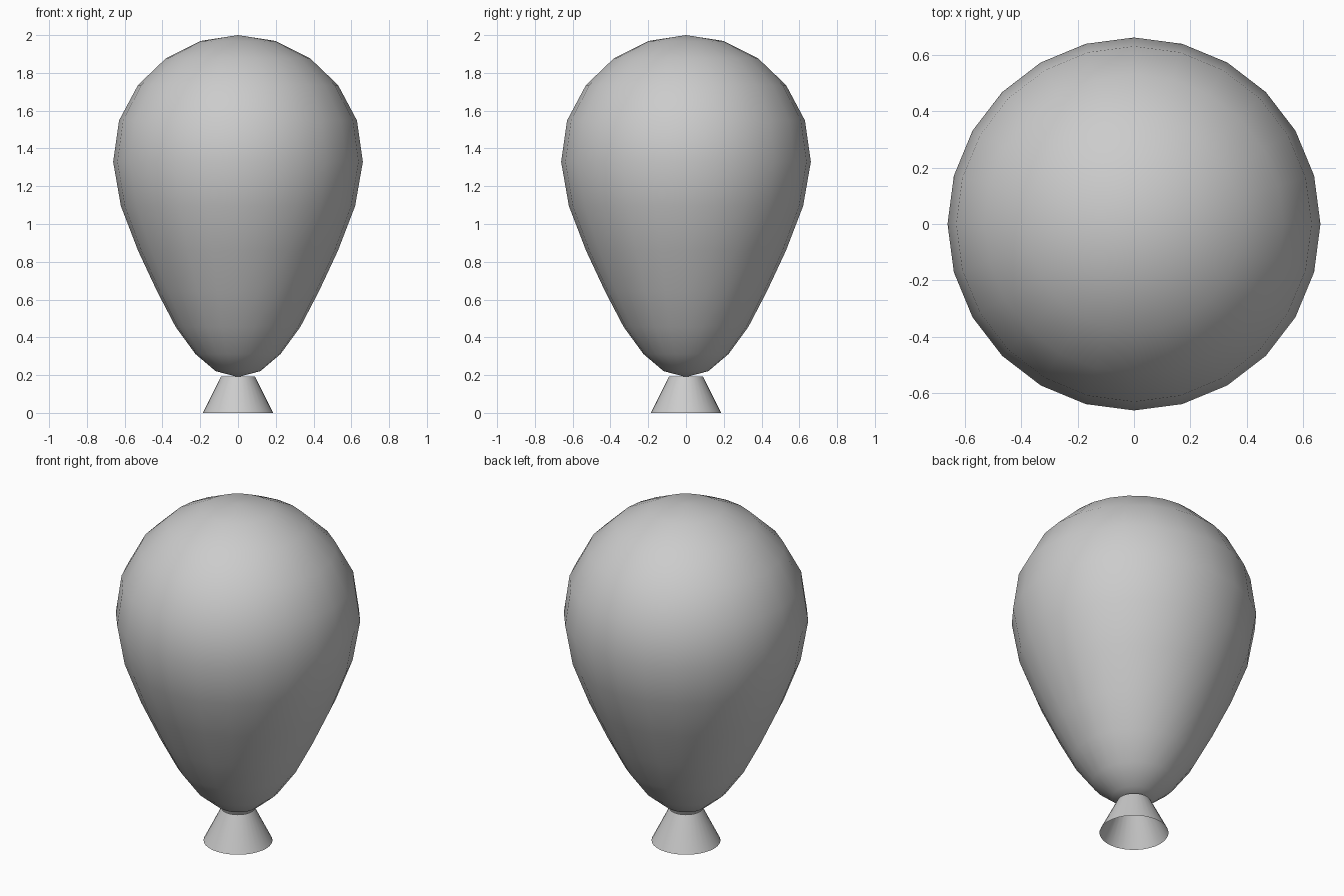
import bpy, bmesh, math

if "Cube" in bpy.data.objects:
    bpy.data.objects.remove(bpy.data.objects["Cube"])


def lathe(name, profile, segments):
    """Revolve (radius, z) points, bottom to top, around the z axis."""
    bm = bmesh.new()
    verts = [bm.verts.new((r, 0, z)) for r, z in profile]
    edges = [bm.edges.new(pair) for pair in zip(verts, verts[1:])]
    bmesh.ops.spin(bm, geom=verts + edges, cent=(0, 0, 0), axis=(0, 0, 1),
                   angle=math.tau, steps=segments, use_merge=True)
    bmesh.ops.remove_doubles(bm, verts=bm.verts, dist=1e-4)
    # make the outside face away from the axis
    bm.normal_update()
    if sum(f.normal.x * f.calc_center_median().x + f.normal.y * f.calc_center_median().y
           for f in bm.faces) < 0:
        bmesh.ops.reverse_faces(bm, faces=bm.faces)
    for face in bm.faces:
        face.smooth = True
    mesh = bpy.data.meshes.new(name)
    bm.to_mesh(mesh)
    bm.free()
    obj = bpy.data.objects.new(name, mesh)
    bpy.context.collection.objects.link(obj)
    return obj


# Inflated body: sphere rings (12 steps pole to pole) with a tapered lower half
radii = [0, 0.118, 0.225, 0.33, 0.428, 0.53, 0.62, 0.661, 0.63, 0.53, 0.38, 0.198, 0]
body = [(r, 1.095 - 0.905 * math.cos(math.pi * i / 12)) for i, r in enumerate(radii)]
lathe("balloon_body", body, 24)

# Flared open neck below the knot
lathe("balloon_neck", [(0.186, 0), (0.09, 0.193)], 32)
